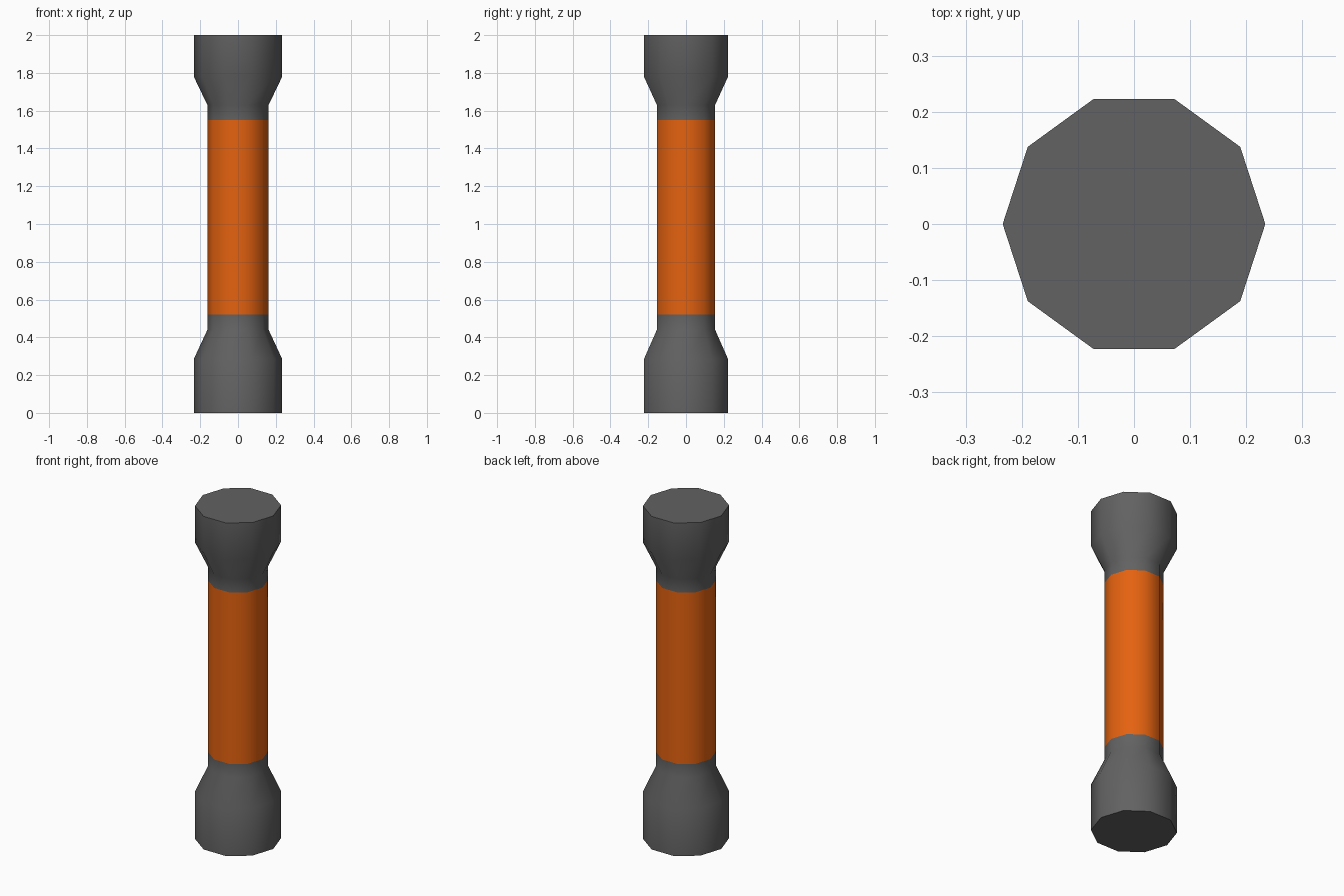
import bpy, bmesh, math

if "Cube" in bpy.data.objects:
    bpy.data.objects.remove(bpy.data.objects["Cube"])

SIDES = 10


def material(name, color):
    m = bpy.data.materials.new(name)
    m.diffuse_color = (*color, 1.0)
    m.use_nodes = True
    m.node_tree.nodes["Principled BSDF"].inputs["Base Color"].default_value = m.diffuse_color
    return m


dark_grey = material("dark grey", (0.122, 0.122, 0.122))
orange = material("orange", (0.78, 0.122, 0.005))

# Profile of the handle: (radius, height)
R_END, R_BAR = 0.234, 0.162
GRIP_LOW, GRIP_HIGH = 0.52, 1.55
profile = [(R_END, 0.0), (R_END, 0.285), (R_BAR, 0.44), (R_BAR, GRIP_LOW),
           (R_BAR, GRIP_HIGH), (R_BAR, 1.63), (R_END, 1.78), (R_END, 2.0)]

# Ten-sided rings joined into one turned body
bm = bmesh.new()
rings = []
for r, z in profile:
    angles = [2 * math.pi * i / SIDES for i in range(SIDES)]
    rings.append([bm.verts.new((r * math.cos(a), r * math.sin(a), z)) for a in angles])

for low, high in zip(rings, rings[1:]):
    for i in range(SIDES):
        j = (i + 1) % SIDES
        bm.faces.new((low[i], low[j], high[j], high[i]))

# End caps
bm.faces.new(rings[0][::-1])
bm.faces.new(rings[-1])

# Orange grip between the two collars
for f in bm.faces:
    z = f.calc_center_median().z
    f.material_index = 1 if GRIP_LOW < z < GRIP_HIGH else 0

mesh = bpy.data.meshes.new("handle_bar")
bm.to_mesh(mesh)
bm.free()
mesh.materials.append(dark_grey)
mesh.materials.append(orange)

handle = bpy.data.objects.new("handle_bar", mesh)
bpy.context.collection.objects.link(handle)

# Smooth sides, sharp rims
bpy.context.view_layer.objects.active = handle
handle.select_set(True)
bpy.ops.object.shade_smooth_by_angle(angle=math.radians(45))
